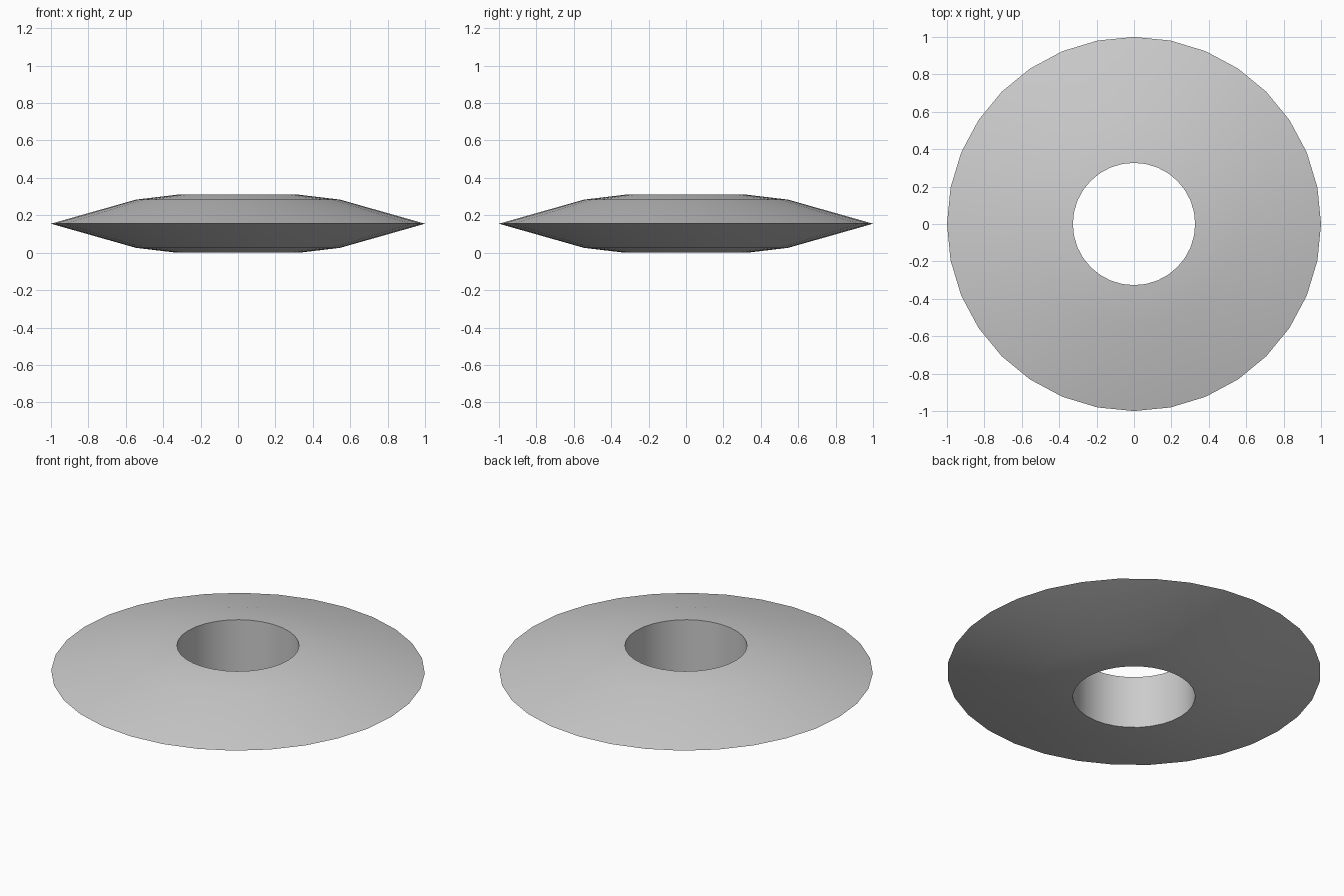
import bpy, bmesh, math

if "Cube" in bpy.data.objects:
    bpy.data.objects.remove(bpy.data.objects["Cube"])

SEGMENTS = 32
MID = 0.155            # height of the sharp outer rim

# half profile (radius, height above the mid plane), hole edge to rim
upper = [(0.327, 0.155), (0.545, 0.129), (1.0, 0.0)]
lower = [(r, -h) for r, h in reversed(upper[:-1])]
profile = upper + lower

# lathe the closed profile around z
bm = bmesh.new()
rings = []
for i in range(SEGMENTS):
    a = 2 * math.pi * i / SEGMENTS
    rings.append([bm.verts.new((r * math.cos(a), r * math.sin(a), MID + h))
                  for r, h in profile])
n = len(profile)
for i in range(SEGMENTS):
    a, b = rings[i], rings[(i + 1) % SEGMENTS]
    for j in range(n):
        k = (j + 1) % n
        bm.faces.new((a[j], a[k], b[k], b[j]))
bmesh.ops.recalc_face_normals(bm, faces=bm.faces)

mesh = bpy.data.meshes.new("throwing_ring")
bm.to_mesh(mesh)
bm.free()
ring = bpy.data.objects.new("throwing_ring", mesh)
bpy.context.collection.objects.link(ring)

# smooth over the rim, crisp at the hole edges
bpy.context.view_layer.objects.active = ring
ring.select_set(True)
bpy.ops.object.shade_smooth_by_angle(angle=math.radians(50))
